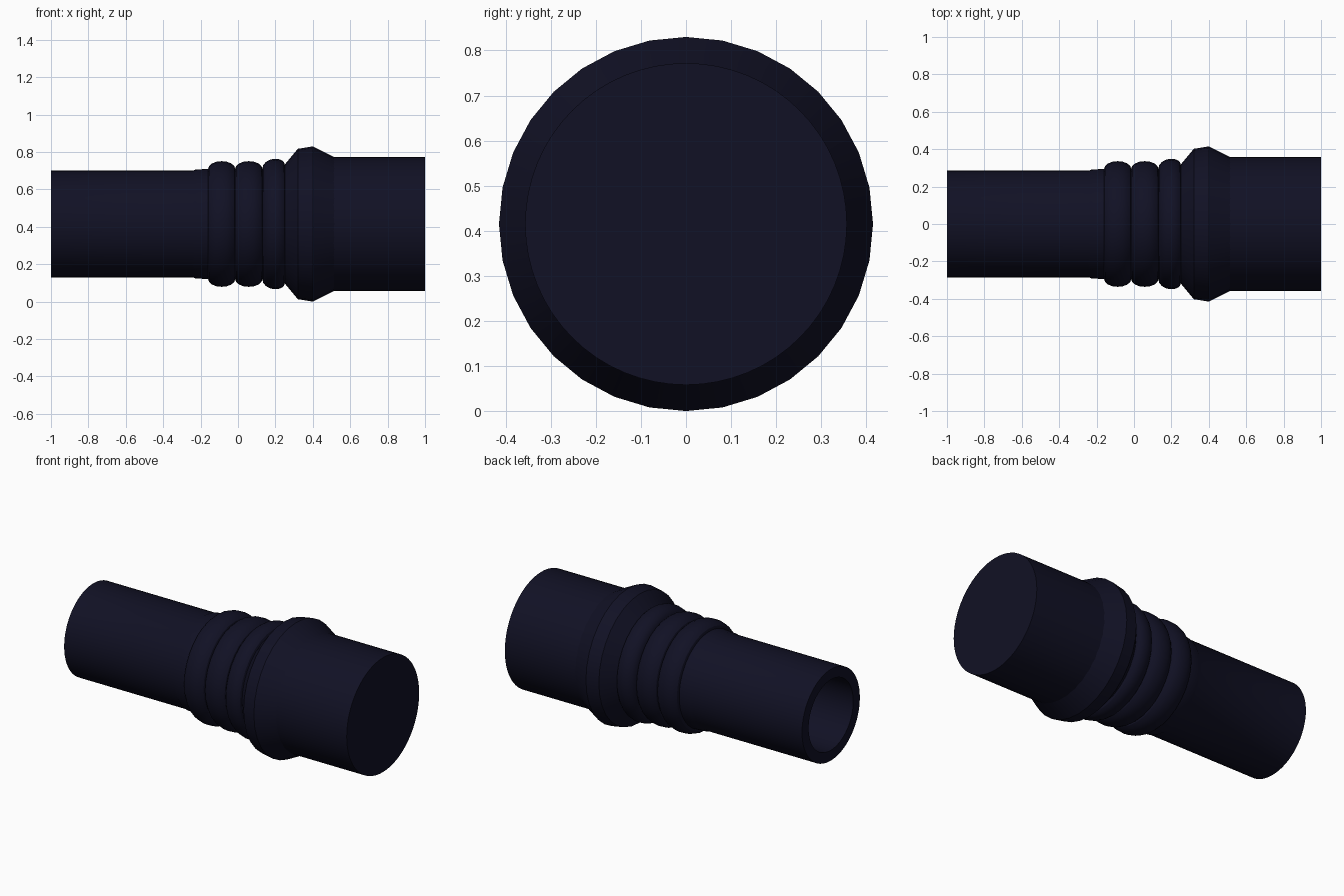
import bpy, bmesh, math

AXIS_Z = 0.415
SIDES = 32

cube = bpy.data.objects.get("Cube")
if cube:
    bpy.data.objects.remove(cube, do_unlink=True)

navy = bpy.data.materials.new("dark_navy")
navy.use_nodes = True
colour = (0.0055, 0.0055, 0.018, 1)
navy.diffuse_color = colour
navy.node_tree.nodes["Principled BSDF"].inputs["Base Color"].default_value = colour


def lathe(name, profile, sides=SIDES):
    """Revolve (x, radius) points around the long axis; radius 0 closes an end."""
    bm = bmesh.new()
    rings = []
    for x, r in profile:
        if r == 0:
            rings.append([bm.verts.new((x, 0, AXIS_Z))] * sides)
            continue
        angles = [math.tau * i / sides for i in range(sides)]
        rings.append([bm.verts.new((x, r * math.sin(a), AXIS_Z + r * math.cos(a)))
                      for a in angles])
    for a, b in zip(rings, rings[1:]):
        for i in range(sides):
            j = (i + 1) % sides
            corners = dict.fromkeys((a[i], a[j], b[j], b[i]))
            bm.faces.new(list(corners))
    bmesh.ops.recalc_face_normals(bm, faces=bm.faces)
    mesh = bpy.data.meshes.new(name)
    bm.to_mesh(mesh)
    bm.free()
    mesh.materials.append(navy)
    obj = bpy.data.objects.new(name, mesh)
    bpy.context.collection.objects.link(obj)
    bpy.ops.object.select_all(action="DESELECT")
    obj.select_set(True)
    bpy.context.view_layer.objects.active = obj
    bpy.ops.object.shade_smooth_by_angle(angle=math.radians(30))
    return obj


def bulge(x0, r0, x1, r1, height, steps=8):
    """Rounded rib between two points on the profile."""
    points = []
    for i in range(steps + 1):
        t = i / steps
        a = math.pi * t
        x = (x0 + x1) / 2 - (x1 - x0) / 2 * math.cos(a)
        points.append((x, r0 + (r1 - r0) * t + height * math.sin(a)))
    return points


# Narrow pipe with an open bore
lathe("narrow_pipe", [(-0.15, 0), (-0.15, 0.22), (-1, 0.22), (-1, 0.285),
                      (-0.24, 0.285), (-0.23, 0.29), (-0.16, 0.295),
                      (-0.1, 0.295), (-0.1, 0)], 64)

# Ribbed collar and flared shoulder
collar = [(-0.16, 0)]
collar += bulge(-0.16, 0.295, -0.015, 0.295, 0.041)
collar += bulge(-0.015, 0.295, 0.13, 0.295, 0.041)[1:]
collar += bulge(0.13, 0.295, 0.25, 0.318, 0.042)[1:]
collar += [(0.32, 0.402), (0.4, 0.415), (0.515, 0.357), (0.515, 0)]
lathe("ribbed_collar", collar)

# Wide closed pipe
lathe("wide_pipe", [(0.5, 0), (0.5, 0.357), (1, 0.357), (1, 0)], 64)
